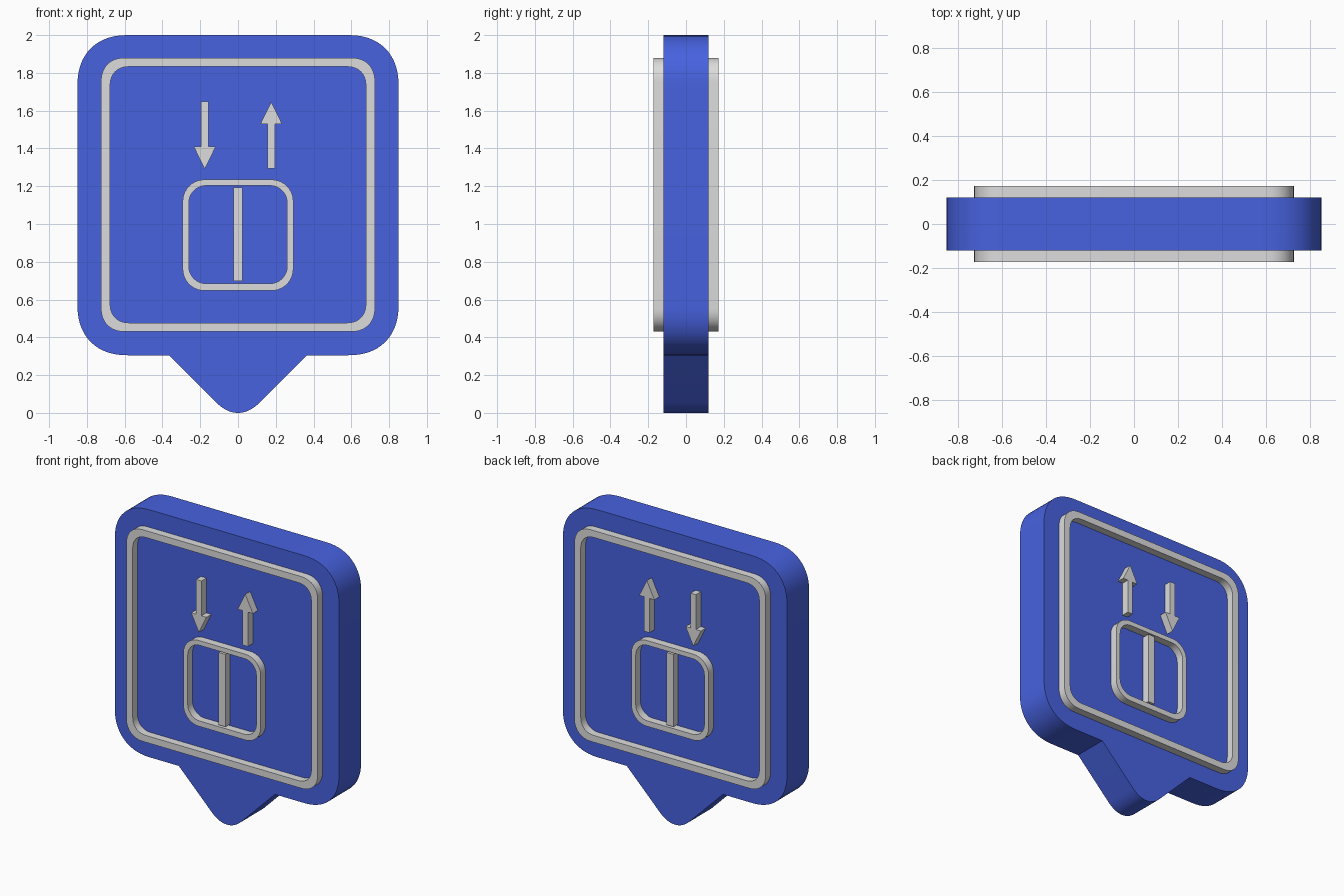
import bpy
import bmesh
import math

if "Cube" in bpy.data.objects:
    bpy.data.objects.remove(bpy.data.objects["Cube"], do_unlink=True)


def make_material(name, rgb):
    mat = bpy.data.materials.new(name)
    mat.use_nodes = True
    mat.diffuse_color = (*rgb, 1)
    mat.node_tree.nodes["Principled BSDF"].inputs["Base Color"].default_value = (*rgb, 1)
    return mat


BLUE = make_material("sign blue", (0.063, 0.122, 0.74))
GREY = make_material("light grey", (0.72, 0.72, 0.72))
BODY_DEPTH = 0.12
RELIEF_DEPTH = 0.173


def rounded_rect(half_width, bottom, top, radius, power=2.0, steps=10):
    """Counter-clockwise (x, z) outline, starting at the lower right corner."""
    points = []
    for quarter, sx, sz in ((3, 1, -1), (0, 1, 1), (1, -1, 1), (2, -1, -1)):
        cx = sx * (half_width - radius)
        cz = top - radius if sz > 0 else bottom + radius
        for i in range(steps + 1):
            a = (quarter + i / steps) * math.pi / 2
            points.append((cx + sx * radius * abs(math.cos(a)) ** (2 / power),
                           cz + sz * radius * abs(math.sin(a)) ** (2 / power)))
    return points


def build(name, outline, depth, mat, hole=None):
    """Plate or ring through the sign, symmetric about y = 0."""
    bm = bmesh.new()

    def loop(points, y):
        return [bm.verts.new((x, y, z)) for x, z in points]

    def strip(a, b):
        for i in range(len(a)):
            j = (i + 1) % len(a)
            bm.faces.new((a[i], a[j], b[j], b[i]))

    front, back = loop(outline, -depth), loop(outline, depth)
    strip(front, back)
    if hole:
        hole_front, hole_back = loop(hole, -depth), loop(hole, depth)
        strip(hole_front, hole_back)
        strip(front, hole_front)
        strip(back, hole_back)
    else:
        bm.faces.new(front)
        bm.faces.new(back)
    bmesh.ops.recalc_face_normals(bm, faces=bm.faces)
    mesh = bpy.data.meshes.new(name)
    bm.to_mesh(mesh)
    bm.free()
    mesh.materials.append(mat)
    obj = bpy.data.objects.new(name, mesh)
    bpy.context.collection.objects.link(obj)
    bpy.ops.object.select_all(action="DESELECT")
    obj.select_set(True)
    bpy.context.view_layer.objects.active = obj
    bpy.ops.object.shade_smooth_by_angle(angle=math.radians(30))
    return obj


# Sign body with a rounded pointer at the bottom
left_half = [(-0.365, 0.305)]
for i in range(9):
    t = i / 8
    left_half.append((-0.115 * (1 - t) ** 2 - 0.12 * t * (1 - t), 0.055 * (1 - t) ** 2))
pointer = left_half + [(-x, z) for x, z in reversed(left_half[:-1])]
build("sign_body", rounded_rect(0.85, 0.305, 2.0, 0.27, 2.3, 14) + pointer, BODY_DEPTH, BLUE)

# Raised border
build("border_frame", rounded_rect(0.725, 0.43, 1.88, 0.125, 2.2), RELIEF_DEPTH, GREY,
      rounded_rect(0.677, 0.477, 1.833, 0.1, 2.2))

# Cabin outline and door seam
build("cabin_frame", rounded_rect(0.293, 0.647, 1.235, 0.115), RELIEF_DEPTH, GREY,
      rounded_rect(0.26, 0.685, 1.203, 0.09))
build("door_seam", [(-0.025, 0.697), (0.025, 0.697), (0.025, 1.193), (-0.025, 1.193)],
      RELIEF_DEPTH, GREY)


# Direction arrows
def arrow(name, x, tail, tip):
    neck = tip + (tail - tip) / 3
    right = [(0.02, tail), (0.02, neck), (0.058, neck)]
    left = [(-dx, z) for dx, z in reversed(right)]
    build(name, [(x + dx, z) for dx, z in right + [(0, tip)] + left], RELIEF_DEPTH, GREY)


arrow("down_arrow", -0.176, 1.648, 1.29)
arrow("up_arrow", 0.176, 1.293, 1.646)
